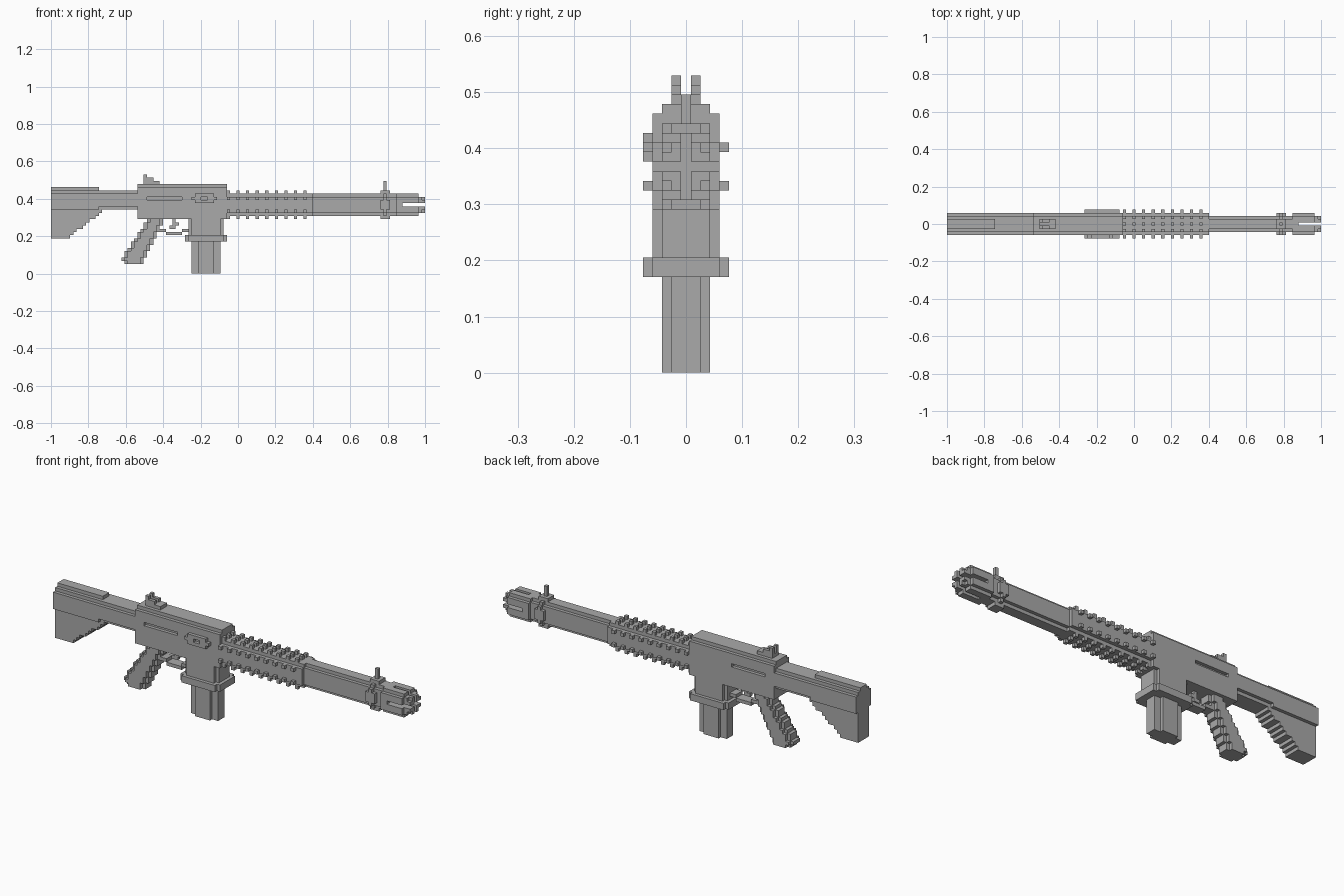
import bpy
import bmesh
from mathutils import Matrix, Vector

if "Cube" in bpy.data.objects:
    bpy.data.objects.remove(bpy.data.objects["Cube"], do_unlink=True)

LENGTH = 117          # block count along the longest side
V = 2 / LENGTH        # block size
AXIS = 21.5           # barrel axis height in blocks

metal = bpy.data.materials.new("plain_grey")
metal.use_nodes = True
GREY = (0.4, 0.4, 0.4, 1)
metal.diffuse_color = GREY
metal.node_tree.nodes["Principled BSDF"].inputs["Base Color"].default_value = GREY


def box(x0, x1, y0, y1, z0, z1):
    return (x0, x1, y0, y1, z0, z1)


def wide(x0, x1, half, z0, z1):
    """Block centred on the mid plane."""
    return box(x0, x1, -half, half, z0, z1)


def pair(x0, x1, y0, y1, z0, z1):
    """Block mirrored across the mid plane."""
    return [box(x0, x1, y0, y1, z0, z1), box(x0, x1, -y1, -y0, z0, z1)]


def rows(x0, x1, levels, halves):
    """Stack of centred layers between successive heights."""
    return [wide(x0, x1, h, a, b) for a, b, h in zip(levels, levels[1:], halves)]


def part(name, boxes):
    bm = bmesh.new()
    for x0, x1, y0, y1, z0, z1 in boxes:
        mid = Vector(((x0 + x1 - LENGTH) / 2, (y0 + y1) / 2, (z0 + z1) / 2)) * V
        size = Vector((x1 - x0, y1 - y0, z1 - z0)) * V
        place = Matrix.Translation(mid) @ Matrix.Diagonal((size.x, size.y, size.z, 1))
        bmesh.ops.create_cube(bm, size=1, matrix=place)
    mesh = bpy.data.meshes.new(name)
    bm.to_mesh(mesh)
    bm.free()
    mesh.materials.append(metal)
    obj = bpy.data.objects.new(name, mesh)
    bpy.context.collection.objects.link(obj)


# Stock: stepped body, connecting tube and a fin that tapers forward
part("stock_body", rows(0, 15, [18, 19, 20, 25, 26, 27], [1.5, 2.5, 3.5, 2.5, 1.5]))
part("stock_tube", rows(15, 27, [20, 21, 25, 26], [2.5, 3.5, 2.5]))
part("stock_fin", [wide(0, min(6 + round(1.25 * n), 17), 2.5, 11 + n, 12 + n) for n in range(9)])

# Receiver with a long groove on both sides
receiver = rows(27, 55, [17, 23, 24, 27, 28], [3.5, 2.5, 3.5, 2.5])
for x0, x1 in ((27, 30), (41, 55)):
    receiver += pair(x0, x1, 2.5, 3.5, 23, 24)
part("receiver", receiver)

# Raised port frame on the front side
part("port_frame", [
    box(45, 51, -4.5, -3.5, 22, 23), box(45, 51, -4.5, -3.5, 24, 25),
    box(44, 47, -4.5, -3.5, 23, 24), box(49, 52, -4.5, -3.5, 23, 24)])

# Rear sight: base and two stepped prongs
part("rear_sight", [wide(29, 34, 1.5, 28, 29)]
     + pair(29, 32, 0.5, 1.5, 29, 30) + pair(29, 30, 0.5, 1.5, 30, 31))

# Grip: sloping layers with chamfered front and back
grip = []
for k in range(3, 17):
    back = 23 if k == 3 else 22 + round((k - 4) * 0.66)
    front = 29 + round((k - 3) * 0.46)
    grip.append(wide(back, front, 1.5, k, k + 1))
    grip += pair(back + 1, front - 1, 1.5, 2.5, k, k + 1)
part("grip", grip)

# Trigger and its guard
part("trigger", [wide(38, 39, 0.5, 14, 17), wide(37, 38, 0.5, 14, 15), wide(39, 40, 0.5, 15, 16)])
part("trigger_guard", [wide(36, 41, 1.5, 12, 13), wide(34, 36, 1.5, 13, 14), wide(41, 43, 1.5, 13, 14)])

# Magazine, its well and the flange around the mouth
part("magazine", [wide(44, 53, 1.5, 0, 10)] + pair(46, 51, 1.5, 2.5, 0, 10))
part("magazine_well", [wide(43, 54, 2.5, 12, 17)] + pair(44, 53, 2.5, 3.5, 12, 17))
part("well_flange", [wide(42, 55, 3.5, 10, 12)] + pair(43, 54, 3.5, 4.5, 10, 12))

# Handguard with regular studs
ROUND = [18, 19, 24, 25]
part("handguard", rows(55, 82, ROUND, [2.5, 3.5, 2.5]))
studs = []
for x in range(55, 82, 3):
    for z in (17, 25):
        studs += [box(x, x + 1, y - 0.5, y + 0.5, z, z + 1) for y in (-2, 0, 2)]
    for z in (19, 23):
        studs += pair(x, x + 1, 3.5, 4.5, z, z + 1)
part("handguard_studs", studs)

# Barrel and front sight collar
part("barrel", rows(82, 108, ROUND, [1.5, 2.5, 1.5]))
part("front_sight", rows(104, 105, [17, 18, 19, 24, 25, 26, 29], [1.5, 2.5, 3.5, 2.5, 1.5, 0.5])
     + [wide(x, x + 1, 1.5, z, z + 1) for x in (103, 105) for z in (17, 25)]
     + [b for x in (103, 105) for b in pair(x, x + 1, 2.5, 3.5, 20, 23)])

# Muzzle: solid root, then four stepped prongs separated by a cross-shaped slit
muzzle = rows(108, 110, ROUND, [2.5, 3.5, 2.5])
for x0, x1, half, height in ((110, 115, 3.5, 2.5), (110, 115, 2.5, 3.5),
                             (115, 116, 2.5, 2.5), (116, 117, 2.5, 1.5), (116, 117, 1.5, 2.5)):
    muzzle += pair(x0, x1, 0.5, half, AXIS + 0.5, AXIS + height)
    muzzle += pair(x0, x1, 0.5, half, AXIS - height, AXIS - 0.5)
part("muzzle", muzzle)
